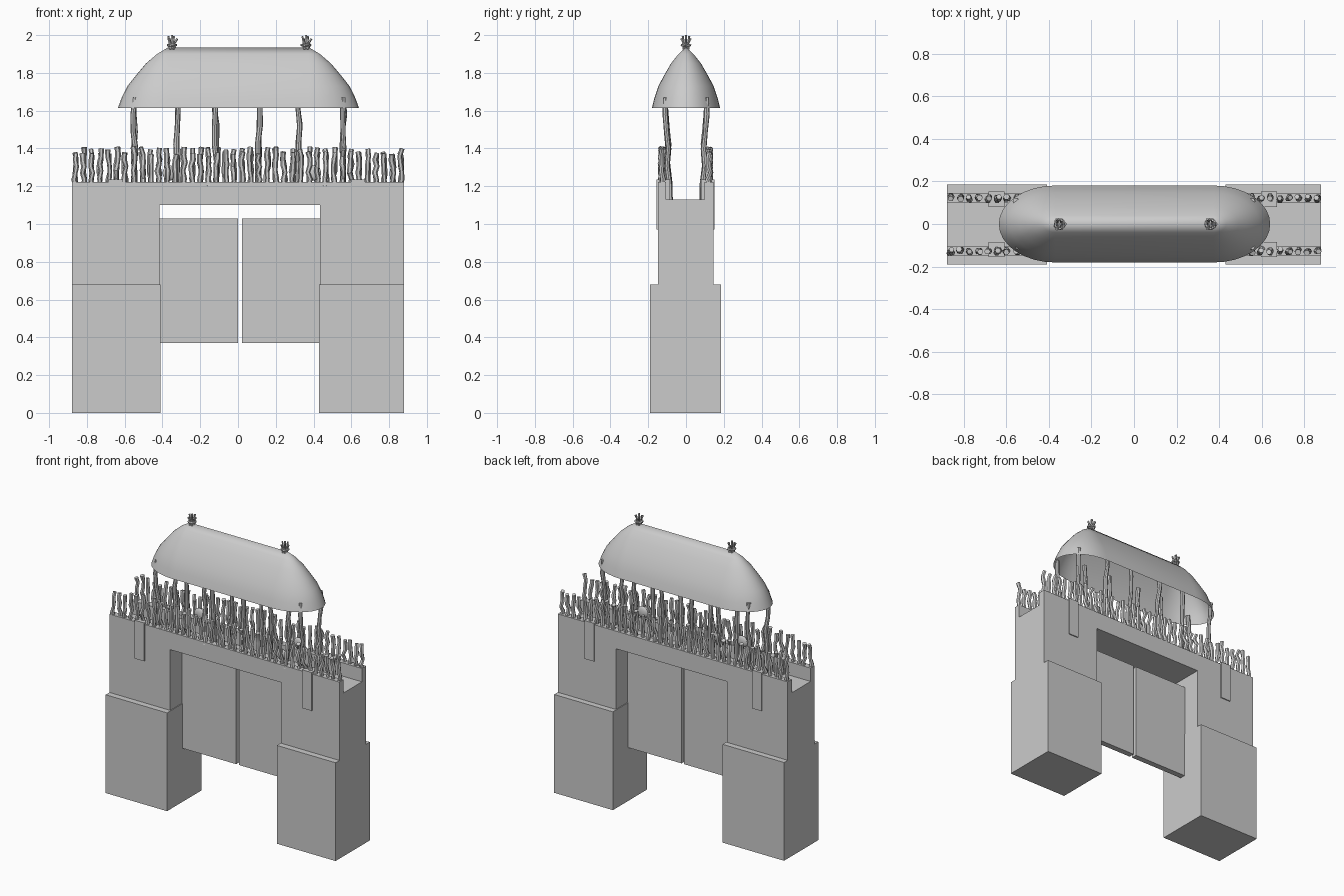
import bpy, bmesh, math, random
from mathutils import Vector

if "Cube" in bpy.data.objects:
    bpy.data.objects.remove(bpy.data.objects["Cube"])

random.seed(4)


def finish(name, bm, smooth=None):
    bmesh.ops.recalc_face_normals(bm, faces=bm.faces)
    me = bpy.data.meshes.new(name)
    bm.to_mesh(me)
    bm.free()
    ob = bpy.data.objects.new(name, me)
    bpy.context.collection.objects.link(ob)
    bpy.ops.object.select_all(action='DESELECT')
    bpy.context.view_layer.objects.active = ob
    ob.select_set(True)
    if smooth:
        bpy.ops.object.shade_smooth_by_angle(angle=math.radians(smooth))
    return ob


def box(name, x0, x1, y0, y1, z0, z1):
    bm = bmesh.new()
    bmesh.ops.create_cube(bm, size=1)
    for v in bm.verts:
        v.co = ((x0 + x1) / 2 + v.co.x * (x1 - x0),
                (y0 + y1) / 2 + v.co.y * (y1 - y0),
                (z0 + z1) / 2 + v.co.z * (z1 - z0))
    return finish(name, bm)


def stick(bm, pts, r, sides=6):
    """Crooked branch: rings of varying radius along a path."""
    pts = [Vector(p) for p in pts]
    rings = []
    for i, p in enumerate(pts):
        d = pts[min(i + 1, len(pts) - 1)] - pts[max(i - 1, 0)]
        q = Vector((0, 0, 1)).rotation_difference(d)
        rr = r * random.uniform(0.85, 1.15)
        rings.append([bm.verts.new(p + q @ Vector((rr * math.cos(a), rr * math.sin(a), 0)))
                      for a in (math.tau * k / sides for k in range(sides))])
    for a, b in zip(rings, rings[1:]):
        for k in range(sides):
            n = (k + 1) % sides
            bm.faces.new((a[k], a[n], b[n], b[k]))
    bm.faces.new(rings[0][::-1])
    bm.faces.new(rings[-1])


# Lower piers
box("left_pier", -0.88, -0.41, -0.19, 0.185, 0, 0.68)
box("right_pier", 0.43, 0.88, -0.19, 0.185, 0, 0.68)

# Gate body: arch profile extruded through y, walkway channel cut out
bm = bmesh.new()
arch = [(-0.88, 0.68), (-0.415, 0.68), (-0.415, 1.10), (0.435, 1.10),
        (0.435, 0.68), (0.88, 0.68), (0.88, 1.222), (-0.88, 1.222)]
f = bm.faces.new([bm.verts.new((x, -0.148, z)) for x, z in arch])
ext = bmesh.ops.extrude_face_region(bm, geom=[f])
bmesh.ops.translate(bm, vec=(0, 0.293, 0),
                    verts=[v for v in ext["geom"] if isinstance(v, bmesh.types.BMVert)])
body = finish("gate_body", bm)
cutter = box("walkway_cutter", -1, 1, -0.105, 0.098, 1.13, 1.4)
mod = body.modifiers.new("walkway", 'BOOLEAN')
mod.operation = 'DIFFERENCE'
mod.solver = 'EXACT'
mod.object = cutter
bpy.context.view_layer.objects.active = body
bpy.ops.object.modifier_apply(modifier=mod.name)
bpy.data.objects.remove(cutter)

# Door leaves
box("left_door", -0.415, 0.0, -0.02, 0.02, 0.37, 1.03)
box("right_door", 0.02, 0.437, -0.02, 0.02, 0.37, 1.03)

# Straps over the parapets
for side, y0, y1 in (("front", -0.155, -0.085), ("back", 0.08, 0.152)):
    box(side + "_left_strap", -0.685, -0.61, y0, y1, 0.97, 1.235)
    box(side + "_right_strap", 0.597, 0.672, y0, y1, 0.97, 1.235)

# Palisade stakes in two rows
for side, y in (("front", -0.127), ("back", 0.122)):
    bm = bmesh.new()
    n = 40
    for i in range(n):
        x = -0.862 + 1.724 * i / (n - 1)
        top = random.choice((1.38, 1.405)) + random.uniform(-0.012, 0.004)
        z0 = 1.2
        pts = [(x + random.uniform(-0.007, 0.007), y + random.uniform(-0.01, 0.01),
                z0 + (top - z0) * k / 5) for k in range(6)]
        stick(bm, pts, 0.0135)
    finish(side + "_stakes", bm, 40)

# Roof posts, bowed outwards towards the top
post_x = (-0.55, -0.32, -0.12, 0.11, 0.32, 0.56)
for side, s in (("front", -1), ("back", 1)):
    bm = bmesh.new()
    for x in post_x:
        top = 1.67 if abs(x) > 0.5 else 1.72
        ys = (0.085, 0.088, 0.1, 0.093, 0.103, 0.11, 0.108)
        pts = [(x + random.uniform(-0.008, 0.008), s * ys[k], 1.125 + (top - 1.125) * k / 6)
               for k in range(7)]
        stick(bm, pts, 0.014, 8)
    finish(side + "_roof_posts", bm, 40)

# Round plates inside the parapets
for side, y in (("front", -0.1), ("back", 0.095)):
    bm = bmesh.new()
    for x in (-0.36, 0.4):
        new = bmesh.ops.create_uvsphere(bm, u_segments=12, v_segments=8, radius=0.04)["verts"]
        for v in new:
            v.co = (v.co.x + x, v.co.y * 0.35 + y, v.co.z + 1.27)
    finish(side + "_plates", bm, 40)

# Roof: stadium-shaped rings shrinking to a ridge, open below
bm = bmesh.new()
profile = [(1.0, 1.613), (0.93, 1.665), (0.81, 1.73), (0.63, 1.79), (0.44, 1.85),
           (0.22, 1.9), (0.0, 1.935)]
rings = []
for s, z in profile:
    ring = []
    for cx, sgn in ((0.375, 1), (-0.37, -1)):
        for k in range(17):
            a = -math.pi / 2 + math.pi * k / 16
            ring.append(bm.verts.new((cx + sgn * 0.266 * s * math.cos(a),
                                      sgn * 0.181 * s * math.sin(a), z)))
    rings.append(ring)
for a, b in zip(rings, rings[1:]):
    for k in range(len(a)):
        n = (k + 1) % len(a)
        bm.faces.new((a[k], a[n], b[n], b[k]))
bmesh.ops.remove_doubles(bm, verts=bm.verts, dist=0.0005)
finish("roof", bm, 40)

# Twig finials on the ridge ends, each tied with a band
for side, cx in (("left", -0.35), ("right", 0.36)):
    bm = bmesh.new()
    for k in range(6):
        a = math.tau * k / 6
        r = 0.01 if k % 2 else 0.018
        c, s = math.cos(a), math.sin(a)
        top = 1.982 + 0.012 * (k % 2)
        stick(bm, [(cx + c * 0.016, s * 0.016, 1.925), (cx + c * 0.013, s * 0.013, 1.955),
                   (cx + c * (r + 0.01), s * (r + 0.01), top)], 0.006, 5)
    stick(bm, [(cx, 0, 1.925), (cx, 0, 1.96), (cx, 0, 2.0)], 0.007, 5)
    loop = [(cx + 0.022 * math.cos(math.tau * k / 12), 0.022 * math.sin(math.tau * k / 12), 1.947)
            for k in range(13)]
    stick(bm, loop, 0.007, 5)
    finish(side + "_finial", bm, 40)
